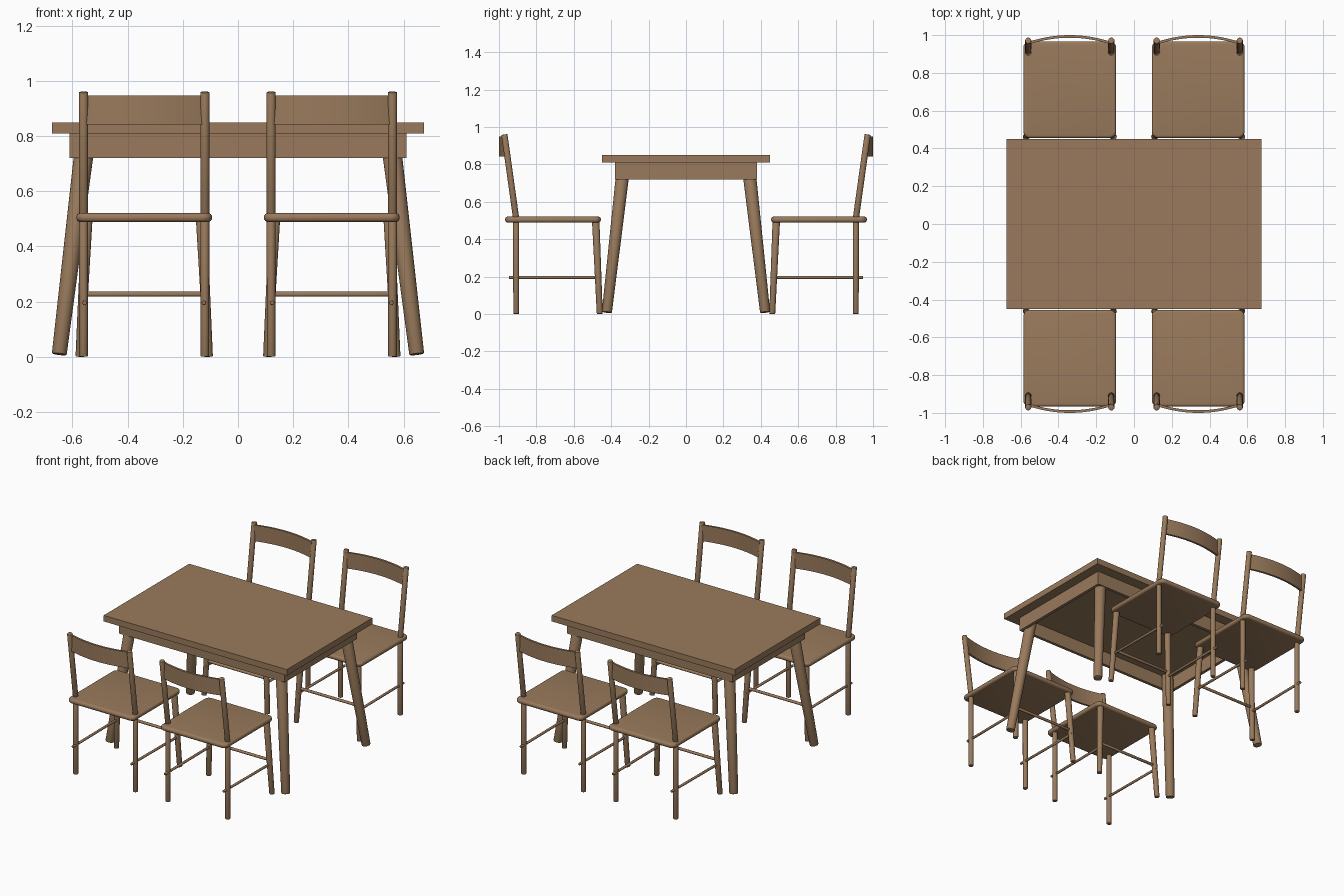
import bpy, bmesh, math
from mathutils import Vector, Matrix

if "Cube" in bpy.data.objects:
    bpy.data.objects.remove(bpy.data.objects["Cube"])

wood = bpy.data.materials.new("brown wood")
wood.diffuse_color = (0.32, 0.195, 0.107, 1)
wood.use_nodes = True
wood.node_tree.nodes["Principled BSDF"].inputs["Base Color"].default_value = wood.diffuse_color


def finish(name, bm, smooth=True):
    bmesh.ops.recalc_face_normals(bm, faces=bm.faces)
    me = bpy.data.meshes.new(name)
    bm.to_mesh(me)
    bm.free()
    me.materials.append(wood)
    if smooth:
        me.polygons.foreach_set("use_smooth", [True] * len(me.polygons))
        me.set_sharp_from_angle(angle=math.radians(35))
    ob = bpy.data.objects.new(name, me)
    bpy.context.collection.objects.link(ob)
    return ob


def add_box(bm, lo, hi):
    lo, hi = Vector(lo), Vector(hi)
    m = Matrix.Translation((lo + hi) / 2) @ Matrix.Diagonal((*(hi - lo), 1))
    bmesh.ops.create_cube(bm, size=1, matrix=m)


def rod(name, a, b, ra, rb, bevel=0.003):
    """Round rod from a to b with softened ends."""
    a, b = Vector(a), Vector(b)
    d = b - a
    bm = bmesh.new()
    m = Matrix.Translation((a + b) / 2) @ d.to_track_quat('Z', 'Y').to_matrix().to_4x4()
    bmesh.ops.create_cone(bm, cap_ends=True, segments=24, radius1=ra, radius2=rb,
                          depth=d.length, matrix=m)
    rims = [e for e in bm.edges if any(len(f.verts) > 4 for f in e.link_faces)]
    bmesh.ops.bevel(bm, geom=rims, offset=bevel, segments=2, profile=0.5, affect='EDGES')
    return finish(name, bm)


# Table top
bm = bmesh.new()
add_box(bm, (-0.675, -0.45, 0.81), (0.675, 0.45, 0.85))
finish("table_top", bm, False)

# Apron boards forming an open frame
bm = bmesh.new()
for s in (-1, 1):
    y0, y1 = sorted((s * 0.38, s * 0.36))
    add_box(bm, (-0.61, y0, 0.72), (0.61, y1, 0.81))
    x0, x1 = sorted((s * 0.61, s * 0.59))
    add_box(bm, (x0, -0.36, 0.72), (x1, 0.36, 0.81))
finish("table_apron", bm, False)

# Splayed table legs
for sx in (-1, 1):
    for sy in (-1, 1):
        rod("table_leg", (sx * 0.648, sy * 0.423, 0.009), (sx * 0.55, sy * 0.332, 0.808),
            0.027, 0.036, 0.004)


def seat():
    bm = bmesh.new()
    add_box(bm, (-0.246, -0.967, 0.489), (0.246, -0.455, 0.521))
    corners = [e for e in bm.edges if abs(e.verts[0].co.z - e.verts[1].co.z) > 0.01]
    bmesh.ops.bevel(bm, geom=corners, offset=0.035, segments=5, profile=0.5, affect='EDGES')
    rims = [e for e in bm.edges if abs(e.verts[0].co.z - e.verts[1].co.z) < 0.001]
    bmesh.ops.bevel(bm, geom=rims, offset=0.0145, segments=4, profile=0.5, affect='EDGES')
    return finish("seat", bm)


def backrest():
    # Bowed board swept along an arc
    bm = bmesh.new()
    n, rings = 20, []
    for i in range(n + 1):
        t = -1 + 2 * i / n
        y = -1.0 + 0.035 * t * t
        rings.append([bm.verts.new((0.217 * t, yy, z)) for yy, z in
                      ((y, 0.842), (y + 0.014, 0.842), (y + 0.014, 0.948), (y, 0.948))])
    for p, q in zip(rings, rings[1:]):
        for k in range(4):
            bm.faces.new((p[k], p[(k + 1) % 4], q[(k + 1) % 4], q[k]))
    bm.faces.new(rings[0])
    bm.faces.new(rings[-1])
    return finish("backrest", bm)


def chair():
    parts = [seat(), backrest()]
    for s in (-1, 1):
        parts += [
            rod("back_leg", (s * 0.22, -0.908, 0.001), (s * 0.22, -0.908, 0.505), 0.0155, 0.016),
            rod("back_post", (s * 0.22, -0.906, 0.495), (s * 0.22, -0.971, 0.96), 0.0165, 0.0165),
            rod("front_leg", (s * 0.233, -0.461, 0.0005), (s * 0.207, -0.483, 0.505), 0.016, 0.02),
            rod("side_stretcher", (s * 0.216, -0.947, 0.196), (s * 0.22, -0.452, 0.196),
                0.008, 0.008, 0.002),
        ]
    parts.append(rod("front_stretcher", (-0.22, -0.471, 0.227), (0.22, -0.471, 0.227),
                     0.009, 0.009, 0.002))
    return parts


# Four chairs: one set of meshes, placed on both sides of the table
base = chair()
for x, turn in ((0.34, 0), (-0.34, math.pi), (0.34, math.pi)):
    for ob in base:
        c = ob.copy()
        bpy.context.collection.objects.link(c)
        c.location = (x, 0, 0)
        c.rotation_euler = (0, 0, turn)
for ob in base:
    ob.location.x = -0.34
